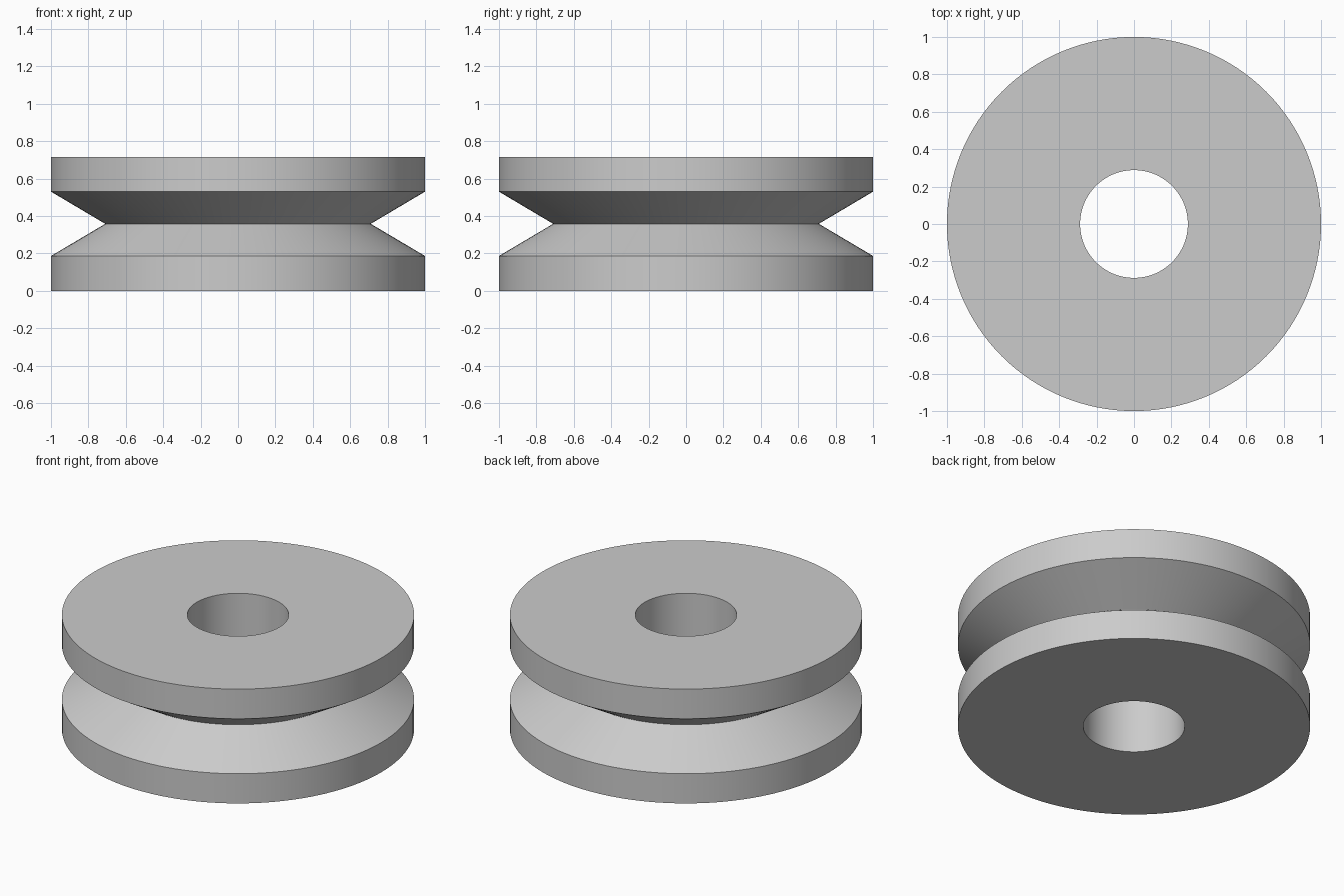
import bpy
import bmesh
from math import cos, sin, tau, radians

cube = bpy.data.objects.get("Cube")
if cube:
    bpy.data.objects.remove(cube, do_unlink=True)

SEGMENTS = 128
HEIGHT = 0.716
RIM = 0.186      # height of each straight outer rim
BORE = 0.288     # radius of the centre hole
GROOVE = 0.71    # radius at the bottom of the V groove

# Grey material
grey = bpy.data.materials.new("light_grey")
grey.use_nodes = True
colour = (0.6, 0.6, 0.6, 1)
grey.diffuse_color = colour
grey.node_tree.nodes["Principled BSDF"].inputs["Base Color"].default_value = colour

# Closed cross-section (radius, height), revolved around z
profile = [(BORE, 0), (1, 0), (1, RIM), (GROOVE, HEIGHT / 2),
           (1, HEIGHT - RIM), (1, HEIGHT), (BORE, HEIGHT)]
bm = bmesh.new()
rings = [[bm.verts.new((r * cos(tau * i / SEGMENTS), r * sin(tau * i / SEGMENTS), z))
          for i in range(SEGMENTS)] for r, z in profile]
for k, lower in enumerate(rings):
    upper = rings[(k + 1) % len(rings)]
    for i in range(SEGMENTS):
        j = (i + 1) % SEGMENTS
        bm.faces.new((lower[i], lower[j], upper[j], upper[i]))
bmesh.ops.recalc_face_normals(bm, faces=bm.faces)

# Grooved wheel
mesh = bpy.data.meshes.new("grooved_wheel")
bm.to_mesh(mesh)
bm.free()
mesh.materials.append(grey)
wheel = bpy.data.objects.new("grooved_wheel", mesh)
bpy.context.collection.objects.link(wheel)

# Smooth round walls, crisp rims
bpy.ops.object.select_all(action="DESELECT")
wheel.select_set(True)
bpy.context.view_layer.objects.active = wheel
bpy.ops.object.shade_smooth_by_angle(angle=radians(30))
